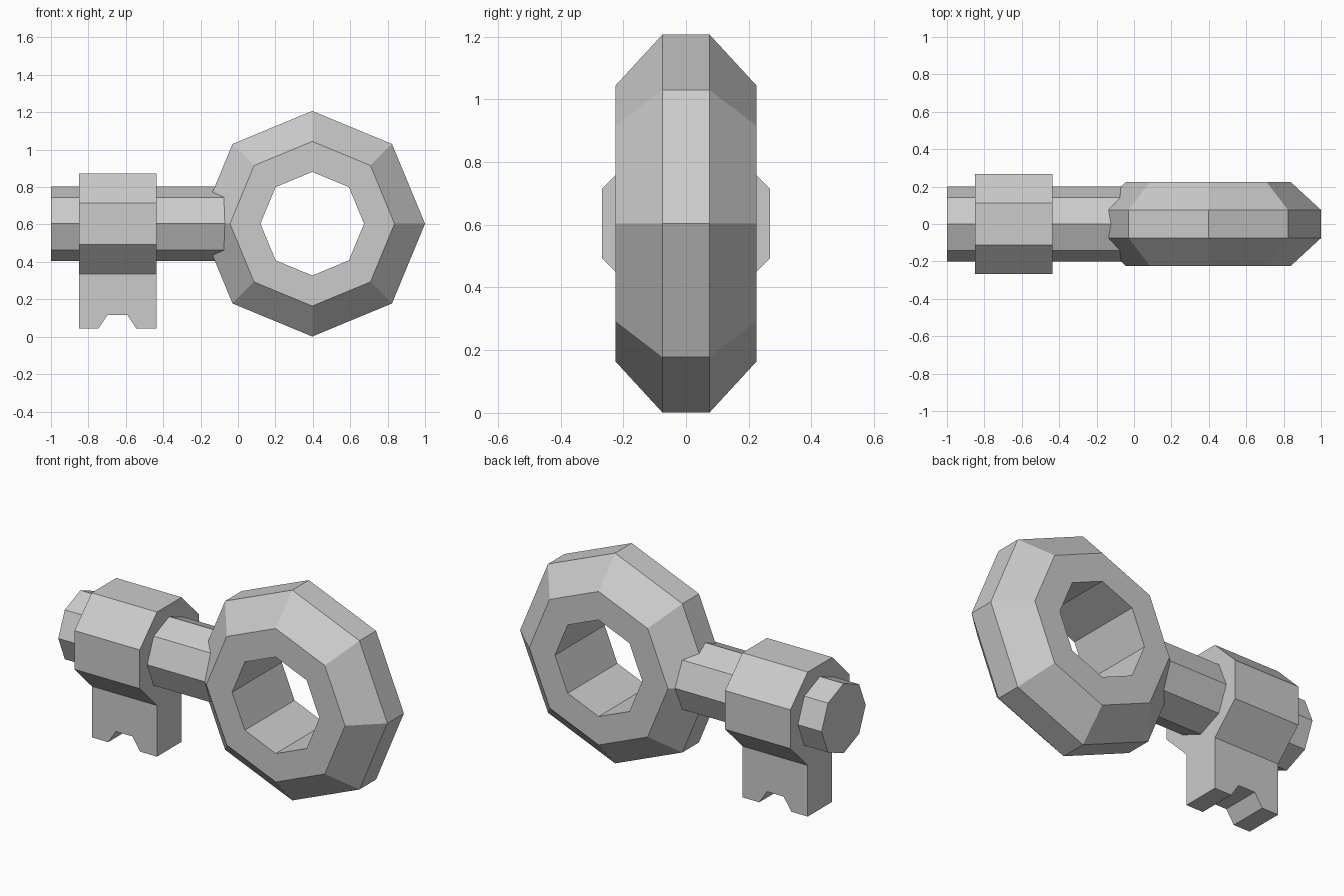
import bpy, bmesh
from math import cos, sin, pi, radians

if "Cube" in bpy.data.objects:
    bpy.data.objects.remove(bpy.data.objects["Cube"])

AXIS_Z = 0.604  # height of the shaft axis and ring centre


def finish(name, bm):
    bmesh.ops.recalc_face_normals(bm, faces=bm.faces)
    mesh = bpy.data.meshes.new(name)
    bm.to_mesh(mesh)
    bm.free()
    obj = bpy.data.objects.new(name, mesh)
    bpy.context.collection.objects.link(obj)
    return obj


def octagon_bar(name, x0, x1, radius, turn):
    # Eight-sided bar along x, capped at both ends
    bm = bmesh.new()
    ends = [[bm.verts.new((x, radius * cos(turn + k * pi / 4),
                           AXIS_Z + radius * sin(turn + k * pi / 4)))
             for k in range(8)] for x in (x0, x1)]
    for end in ends:
        bm.faces.new(end)
    for k in range(8):
        n = (k + 1) % 8
        bm.faces.new((ends[0][k], ends[0][n], ends[1][n], ends[1][k]))
    return finish(name, bm)


def octagon_ring(name, cx, section):
    # Closed (radius, y) section swept around the y axis in eight steps
    bm = bmesh.new()
    loops = [[bm.verts.new((cx + r * cos(k * pi / 4), y, AXIS_Z + r * sin(k * pi / 4)))
              for r, y in section] for k in range(8)]
    m = len(section)
    for k in range(8):
        a, b = loops[k], loops[(k + 1) % 8]
        for i in range(m):
            j = (i + 1) % m
            bm.faces.new((a[i], a[j], b[j], b[i]))
    return finish(name, bm)


def extruded_profile(name, points, half_depth):
    # (x, z) outline given thickness along y
    bm = bmesh.new()
    face = bm.faces.new([bm.verts.new((x, -half_depth, z)) for x, z in points])
    new = bmesh.ops.extrude_face_region(bm, geom=[face])["geom"]
    bmesh.ops.translate(bm, vec=(0, 2 * half_depth, 0),
                        verts=[v for v in new if isinstance(v, bmesh.types.BMVert)])
    return finish(name, bm)


# Handle ring with chamfered outer rim and straight hole
octagon_ring("handle_ring", 0.397, [(0.277, -0.225), (0.44, -0.225), (0.603, -0.075),
                                    (0.603, 0.075), (0.44, 0.225), (0.277, 0.225)])

# Shaft, running into the ring
octagon_bar("shaft", -1.0, -0.05, 0.2, 0)

# Thick collar with flat top and bottom
octagon_bar("collar", -0.85, -0.436, 0.268 / cos(pi / 8), radians(22.5))

# Key bit with a notch in its lower edge
extruded_profile("key_bit", [(-0.85, 0.043), (-0.746, 0.043), (-0.697, 0.117), (-0.592, 0.117),
                             (-0.543, 0.043), (-0.436, 0.043), (-0.436, 0.336), (-0.85, 0.336)], 0.111)
